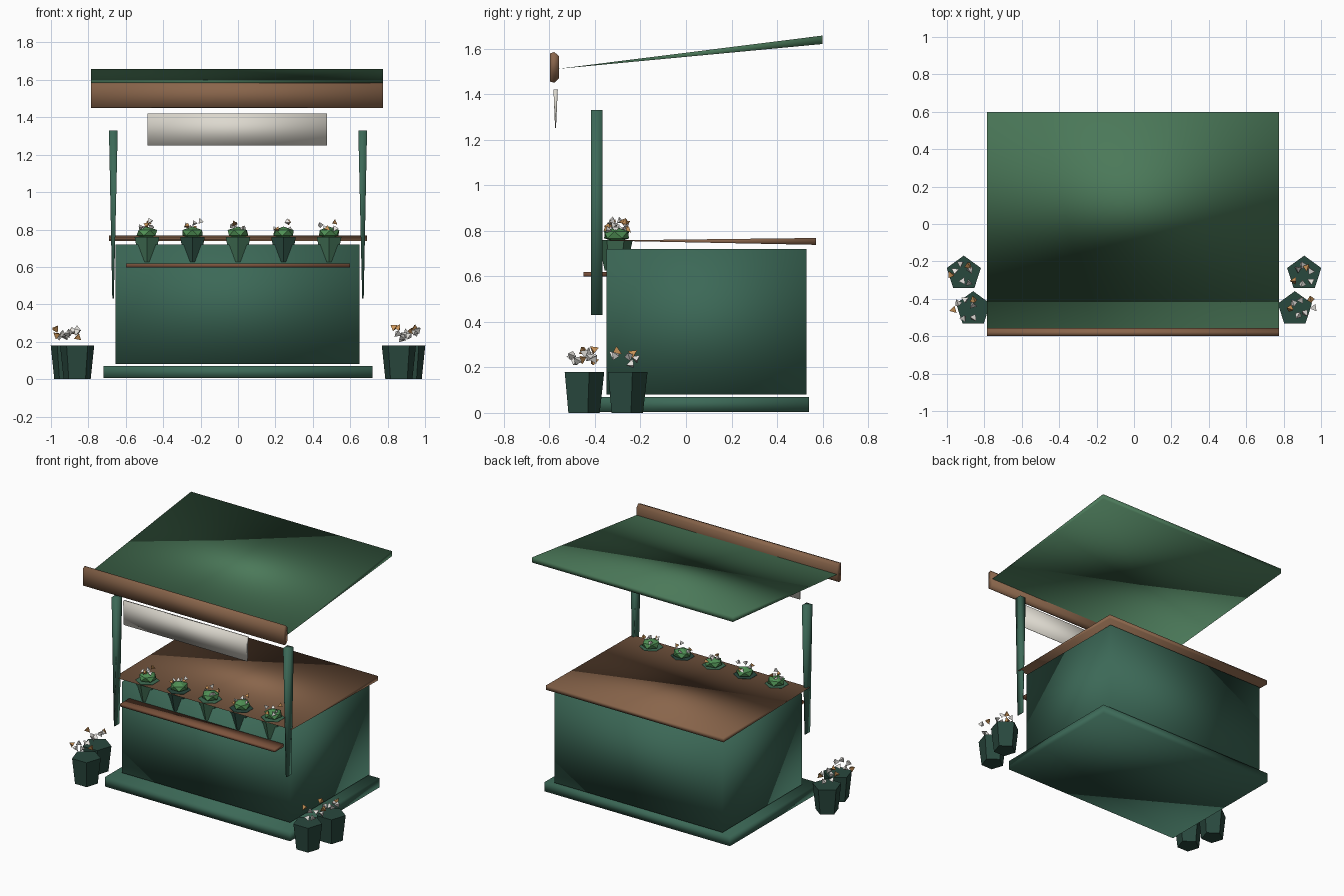
import bpy, bmesh, math, random
from mathutils import Matrix, Vector, Euler

if "Cube" in bpy.data.objects:
    bpy.data.objects.remove(bpy.data.objects["Cube"])

random.seed(4)


def material(name, color):
    m = bpy.data.materials.new(name)
    m.diffuse_color = (*color, 1)
    m.use_nodes = True
    m.node_tree.nodes["Principled BSDF"].inputs["Base Color"].default_value = m.diffuse_color
    return m


GREEN = material("green_paint", (0.045, 0.14, 0.095))
ROOF = material("roof_green", (0.07, 0.19, 0.10))
WOOD = material("wood", (0.25, 0.13, 0.07))
SHELF = material("shelf_wood", (0.20, 0.085, 0.045))
POT = material("dark_pot", (0.022, 0.065, 0.048))
PLANTER = material("green_pot", (0.05, 0.15, 0.085))
LEAF = material("leaf", (0.08, 0.28, 0.09))
WHITE = material("white_petal", (0.8, 0.78, 0.74))
GOLD = material("gold_petal", (0.6, 0.3, 0.1))
CREAM = material("sign_cream", (0.72, 0.69, 0.62))


def finish(name, bm, mats, smooth=False):
    bmesh.ops.recalc_face_normals(bm, faces=bm.faces)
    mesh = bpy.data.meshes.new(name)
    bm.to_mesh(mesh)
    bm.free()
    for m in mats:
        mesh.materials.append(m)
    for p in mesh.polygons:
        p.use_smooth = smooth
    ob = bpy.data.objects.new(name, mesh)
    bpy.context.collection.objects.link(ob)
    return ob


def prism(name, profile, lo, hi, mat, axis="x"):
    """Extrude a (horizontal, z) profile along x or y."""
    bm = bmesh.new()
    place = (lambda t, a, z: (t, a, z)) if axis == "x" else (lambda t, a, z: (a, t, z))
    ends = [[bm.verts.new(place(t, a, z)) for a, z in profile] for t in (lo, hi)]
    for ring in ends:
        bm.faces.new(ring)
    n = len(profile)
    for i in range(n):
        j = (i + 1) % n
        bm.faces.new((ends[0][i], ends[0][j], ends[1][j], ends[1][i]))
    return finish(name, bm, [mat], True)


def rect(a0, a1, z0, z1):
    return [(a0, z0), (a1, z0), (a1, z1), (a0, z1)]


def pot(name, x, y, z0, z1, r0, r1, sides, mat):
    bm = bmesh.new()
    bmesh.ops.create_cone(bm, cap_ends=True, segments=sides, radius1=r0, radius2=r1,
                          depth=z1 - z0, matrix=Matrix.Translation((x, y, (z0 + z1) / 2)))
    return finish(name, bm, [mat])


def flowers(name, x, y, z, spread, height, count, size):
    """Ring of loose tetrahedral blossoms in two colours."""
    bm = bmesh.new()
    for i in range(count):
        a = 2 * math.pi * i / count + random.uniform(-0.3, 0.3)
        r = spread * random.uniform(0.45, 1)
        pos = Vector((x + r * math.cos(a), y + r * math.sin(a),
                      z + random.uniform(-height, height)))
        turn = Euler([random.uniform(0, 6.28) for _ in range(3)]).to_matrix().to_4x4()
        old = set(bm.faces)
        bmesh.ops.create_cone(bm, cap_ends=True, segments=3, radius1=size, radius2=0,
                              depth=size * 1.5, matrix=Matrix.Translation(pos) @ turn)
        for f in bm.faces:
            if f not in old:
                f.material_index = 1 if i % 3 == 1 else 0
    return finish(name, bm, [WHITE, GOLD])


# Base, cabinet, counter and front shelf
prism("base_plinth", rect(-0.45, 0.54, 0.005, 0.07), -0.72, 0.72, GREEN)
prism("cabinet_body", rect(-0.35, 0.53, 0.08, 0.72), -0.655, 0.65, GREEN)
prism("counter_top", [(-0.39, 0.757), (0.57, 0.738), (0.57, 0.768)], -0.69, 0.69, WOOD)
prism("front_shelf", rect(-0.45, -0.35, 0.598, 0.618), -0.60, 0.60, SHELF)

# Sloping roof, fascia board and blank sign
prism("roof", [(-0.57, 1.51), (0.60, 1.62), (0.60, 1.657)], -0.785, 0.775, ROOF)
prism("roof_fascia", [(-0.598, 1.455), (-0.598, 1.578), (-0.578, 1.585), (-0.557, 1.565),
                      (-0.557, 1.47), (-0.578, 1.45)], -0.785, 0.775, WOOD)
prism("hanging_sign", [(-0.582, 1.42), (-0.563, 1.42), (-0.571, 1.25), (-0.575, 1.25)],
      -0.485, 0.475, CREAM)

# Tapered front posts
for side, s in (("left", -1), ("right", 1)):
    prism(f"{side}_post", [(s * 0.643, 1.33), (s * 0.69, 1.33), (s * 0.672, 0.43),
                           (s * 0.664, 0.43)], -0.418, -0.367, GREEN, "y")

# Small planted pots along the counter front
for i in range(5):
    x = -0.487 + i * 0.2435
    pot(f"counter_pot_{i + 1}", x, -0.31, 0.625, 0.76, 0.047, 0.076, 6,
        POT if i in (1, 3) else PLANTER)
    bm = bmesh.new()
    bmesh.ops.create_icosphere(bm, subdivisions=1, radius=1, matrix=(
        Matrix.Translation((x, -0.305, 0.782)) @ Matrix.Rotation(i * 0.9, 4, "Z")
        @ Matrix.Diagonal((0.062, 0.062, 0.034, 1))))
    finish(f"counter_foliage_{i + 1}", bm, [LEAF])
    flowers(f"counter_flowers_{i + 1}", x, -0.305, 0.822, 0.052, 0.022, 6, 0.018)

# Floor pots beside the stall
for side, s in (("left", -1), ("right", 1)):
    for place, px, fx, y, fy in (("rear", 0.91, 0.91, -0.265, -0.26),
                                 ("front", 0.86, 0.90, -0.455, -0.445)):
        pot(f"{side}_{place}_floor_pot", s * px, y, 0, 0.18, 0.076, 0.096, 5, POT)
        flowers(f"{side}_{place}_floor_flowers", s * fx, fy, 0.245, 0.07, 0.025, 7, 0.023)
